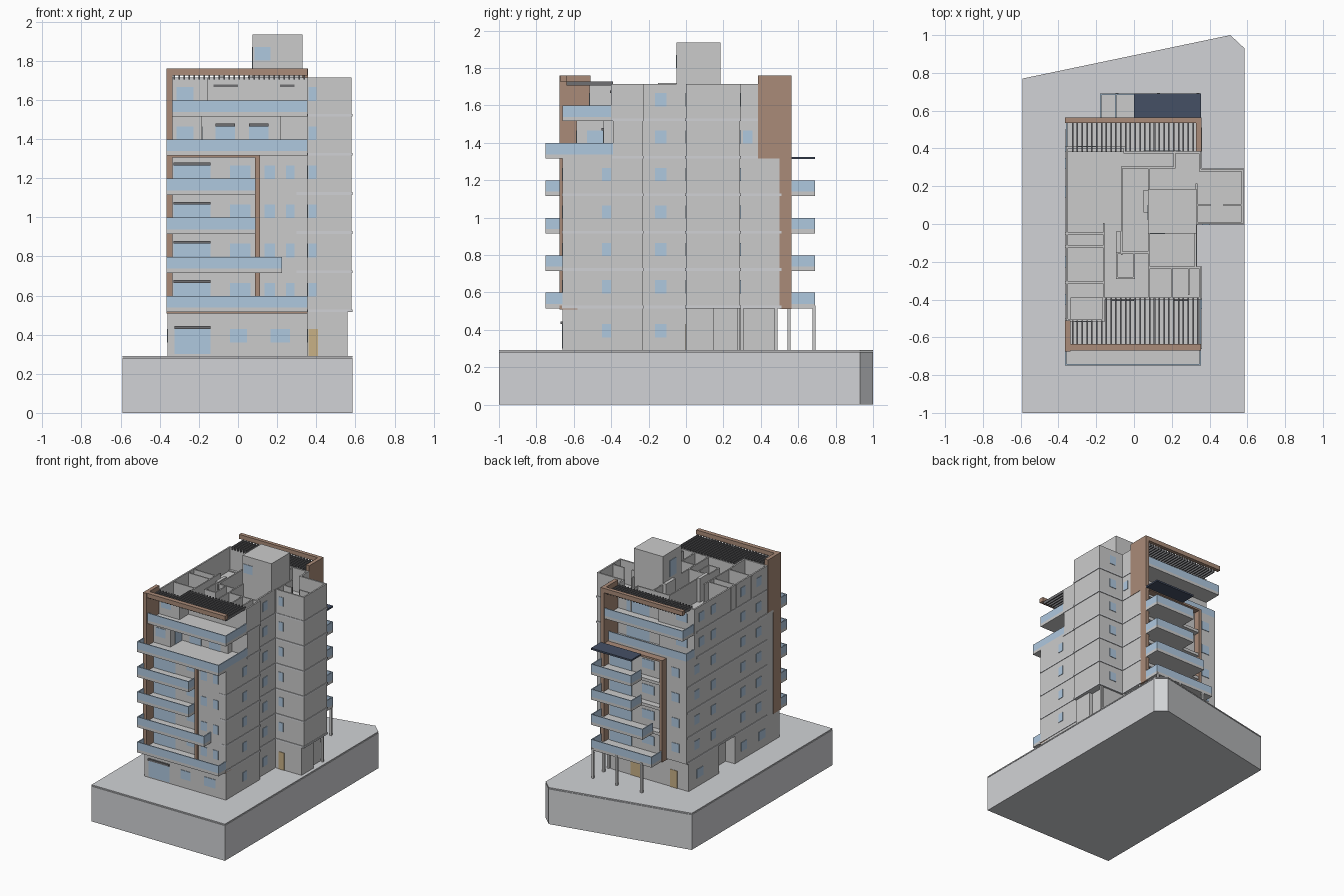
import bpy, bmesh
from mathutils import Vector


def material(name, rgb):
    m = bpy.data.materials.new(name)
    m.diffuse_color = (*rgb, 1)
    return m


GLASS = material("glass_blue", (0.43, 0.58, 0.74))
BROWN = material("brown_cladding", (0.40, 0.26, 0.19))
LIGHT = material("light_concrete", (0.64, 0.65, 0.67))
DARK = material("dark_canopy", (0.06, 0.08, 0.13))
TAN = material("door_wood", (0.58, 0.44, 0.24))
SHUTTER = material("shutter_grey", (0.16, 0.16, 0.17))


def finish(name, bm, mat):
    bmesh.ops.recalc_face_normals(bm, faces=bm.faces)
    me = bpy.data.meshes.new(name)
    bm.to_mesh(me)
    bm.free()
    ob = bpy.data.objects.new(name, me)
    bpy.context.collection.objects.link(ob)
    if mat:
        me.materials.append(mat)
    return ob


def boxes(name, items, mat=None):
    """One object from boxes given as (x0, x1, y0, y1, z0, z1)."""
    bm = bmesh.new()
    for x0, x1, y0, y1, z0, z1 in items:
        size = Vector((x1 - x0, y1 - y0, z1 - z0))
        mid = Vector((x0 + x1, y0 + y1, z0 + z1)) / 2
        for v in bmesh.ops.create_cube(bm, size=1)["verts"]:
            v.co = v.co * size + mid
    return finish(name, bm, mat)


def prism(name, pts, z0, z1, mat=None):
    bm = bmesh.new()
    face = bm.faces.new([bm.verts.new((x, y, z0)) for x, y in pts])
    top = bmesh.ops.extrude_face_region(bm, geom=[face])["geom"]
    for v in top:
        if isinstance(v, bmesh.types.BMVert):
            v.co.z = z1
    return finish(name, bm, mat)


def walls(pts, z0, z1, t=0.012):
    """Axis-aligned wall boxes along a polyline."""
    return [(min(a[0], b[0]) - t / 2, max(a[0], b[0]) + t / 2,
             min(a[1], b[1]) - t / 2, max(a[1], b[1]) + t / 2, z0, z1)
            for a, b in zip(pts, pts[1:])]


def face_y(y, x0, x1, z0, z1):
    return (x0, x1, y - 0.004, y + 0.004, z0, z1)


def face_x(x, y0, y1, z0, z1):
    return (x - 0.004, x + 0.004, y0, y1, z0, z1)


# Site block with chamfered corner and thin paving
site = [(-0.59, -1), (0.585, -1), (0.585, 0.93), (0.51, 1), (-0.59, 0.77)]
prism("site_block", site, 0, 0.28, LIGHT)
prism("paving", site, 0.283, 0.292, LIGHT)

# Right side outline shared by all storeys
side = [(0.355, -0.23), (0.33, -0.23), (0.33, 0), (0.58, 0), (0.58, 0.29), (0.355, 0.29)]
typical = [(-0.36, -0.585), (0.09, -0.585), (0.09, -0.66), (0.355, -0.66)] + side + [(0.355, 0.51), (-0.36, 0.51)]
setback = [(-0.36, -0.585), (-0.185, -0.585), (-0.185, -0.44), (0.22, -0.44), (0.22, -0.39),
           (0.355, -0.39)] + side + [(0.355, 0.385), (-0.05, 0.385), (-0.05, 0.41), (-0.36, 0.41)]
roof_line = [(-0.355, -0.51), (-0.16, -0.51), (-0.16, -0.395), (0.35, -0.395), (0.35, -0.23), (0.325, -0.23),
             (0.325, 0.005), (0.575, 0.005), (0.575, 0.285), (0.35, 0.285), (0.35, 0.38), (-0.05, 0.38),
             (-0.05, 0.405), (-0.355, 0.405), (-0.355, -0.51)]

# Ground storey, with a notch on the left side
prism("ground_storey", [(-0.36, -0.66), (0.355, -0.66), (0.355, -0.23), (0.33, -0.23), (0.33, 0), (0.56, 0),
                        (0.56, 0.15), (0.53, 0.15), (0.53, 0.28), (0.33, 0.28), (0.33, 0.48), (-0.36, 0.48),
                        (-0.36, 0.1), (-0.28, 0.1), (-0.28, -0.1), (-0.36, -0.1)], 0.29, 0.52)
boxes("ground_columns", [(x - 0.008, x + 0.008, y - 0.008, y + 0.008, 0.29, 0.53)
                         for x, y in [(0.34, 0.685), (-0.09, 0.685), (0.34, 0.55), (0.13, 0.685),
                                      (0.55, 0.28), (0.345, 0.48), (0.345, 0.3)]])

# Typical storeys and set-back storey
for i in range(4):
    z = 0.52 + 0.2 * i
    prism(f"storey_{i + 1}", typical, z, z + 0.2)
prism("storey_5", setback, 1.32, 1.52)

# Projecting floor bands on the right side and left side
bands = []
for i in range(6):
    z = 0.515 + 0.2 * i
    y0, y1 = (-0.662, 0.51) if i < 4 else (-0.395, 0.385)
    bands += [(0.3, 0.359, y0, -0.226, z, z + 0.014), (0.3, 0.334, -0.23, 0, z, z + 0.014),
              (0.32, 0.585, -0.005, 0.295, z, z + 0.014), (0.3, 0.359, 0.29, y1, z, z + 0.014),
              (-0.365, -0.3, -0.5, min(y1, 0.5), z, z + 0.014)]
boxes("floor_bands", bands, LIGHT)

# Open top storey: floor, outer walls and partitions
prism("top_floor", roof_line[:-1], 1.52, 1.53)
boxes("top_outer_walls", walls(roof_line, 1.52, 1.715))
rooms = [[(-0.36, -0.05), (-0.16, -0.05)], [(-0.36, -0.12), (-0.16, -0.12)], [(-0.36, -0.31), (-0.16, -0.31)],
         [(-0.16, -0.51), (-0.16, 0)], [(-0.065, -0.16), (-0.065, 0.3), (0.215, 0.3), (0.215, 0.385)],
         [(-0.09, -0.285), (0, -0.285), (0, -0.15), (-0.09, -0.15), (-0.09, -0.285)],
         [(0, -0.15), (0.08, -0.15)], [(0.08, -0.385), (0.08, -0.05)], [(0.08, -0.23), (0.35, -0.23)],
         [(0.2, -0.385), (0.2, -0.23)], [(0.29, -0.37), (0.29, -0.23)], [(0.33, 0), (0.33, 0.21)],
         [(0.34, 0.1), (0.4, 0.1)], [(0.48, 0.1), (0.57, 0.1)], [(0.08, 0.19), (0.08, 0.3)]]
boxes("top_partitions", [b for r in rooms for b in walls(r, 1.52, 1.71, 0.01)])
boxes("roof_ducts", [(-0.095, -0.07, -0.15, -0.04, 1.53, 1.72), (0.05, 0.08, 0.06, 0.18, 1.53, 1.72)])

# Stair tower
boxes("stair_tower", [(0.075, 0.33, -0.05, 0.185, 1.52, 1.935)])
boxes("tower_windows", [face_y(-0.05, 0.085, 0.165, 1.8, 1.87), face_x(0.075, 0.02, 0.1, 1.74, 1.87)], GLASS)

# Brown frames wrapping the front and back
boxes("front_frame", [(-0.365, -0.335, -0.675, -0.58, 0.51, 1.76), (-0.365, -0.335, -0.675, -0.51, 1.32, 1.76),
                      (-0.365, 0.355, -0.67, -0.635, 1.725, 1.76), (0.088, 0.112, -0.675, -0.58, 0.52, 1.32),
                      (-0.365, 0.355, -0.675, -0.58, 0.508, 0.53), (-0.335, 0.09, -0.675, -0.58, 1.305, 1.325)], BROWN)
boxes("back_frame", [(0.328, 0.358, 0.385, 0.565, 1.315, 1.76), (0.328, 0.358, 0.5, 0.565, 0.51, 1.32),
                     (-0.365, 0.358, 0.535, 0.565, 1.725, 1.76), (-0.185, -0.16, 0.5, 0.565, 0.52, 1.32),
                     (-0.185, 0.355, 0.5, 0.565, 0.51, 0.53), (-0.185, 0.355, 0.5, 0.565, 1.305, 1.32)], BROWN)

# Pergola slats
slats = []
for i in range(27):
    x = -0.325 + 0.0255 * i
    slats.append((x - 0.004, x + 0.004, -0.64, -0.39 if x > -0.16 else -0.51, 1.705, 1.728))
    if x < 0.33:
        slats.append((x - 0.004, x + 0.004, 0.385, 0.54, 1.705, 1.728))
boxes("pergola_slats", slats, SHUTTER)

# Balconies: slab plus glass rail on chosen edges
slabs, rails = [], []


def balcony(x0, x1, y0, y1, z, edges, side_y=None):
    slabs.append((x0, x1, y0, y1, z - 0.005, z + 0.018))
    z0, z1, t = z + 0.018, z + 0.078, 0.008
    sy0, sy1 = side_y or (y0, y1)
    if "F" in edges:
        rails.append((x0, x1, y0, y0 + t, z0, z1))
    if "B" in edges:
        rails.append((x0, x1, y1 - t, y1, z0, z1))
    if "L" in edges:
        rails.append((x0, x0 + t, sy0, sy1, z0, z1))
    if "R" in edges:
        rails.append((x1 - t, x1, y0, y1, z0, z1))


for i, (xf, xb) in enumerate([(0.355, -0.18), (0.225, -0.1), (0.09, 0), (0.09, 0)]):
    z = 0.52 + 0.2 * i
    balcony(-0.365, xf, -0.75, -0.66, z, "FLR")
    balcony(-0.335, 0.09, -0.66, -0.585, z, "")
    balcony(xb, 0.355, 0.56, 0.69, z, "BLR")
    balcony(-0.17, 0.33, 0.5, 0.56, z, "")
balcony(-0.365, 0.355, -0.75, -0.39, 1.32, "FLR", (-0.75, -0.67))
balcony(-0.335, 0.355, -0.66, -0.39, 1.52, "FR")
balcony(-0.36, 0.33, 0.38, 0.51, 1.32, "BL")
balcony(-0.36, 0.33, 0.38, 0.555, 1.52, "BL")
boxes("balcony_slabs", slabs)
boxes("balcony_glass", rails, GLASS)

# Canopy over the back balconies
boxes("back_canopy", [(0, 0.355, 0.565, 0.69, 1.312, 1.325)], DARK)

# Windows, storey by storey
win, shut = [], []
for i in range(6):
    z = 0.52 + 0.2 * i
    lo, hi = z + 0.075, z + 0.145
    if i < 4:
        win += [face_y(-0.585, -0.33, -0.14, z + 0.018, hi), face_y(-0.585, -0.04, 0.065, lo, hi),
                face_y(-0.66, 0.135, 0.19, lo, hi), face_y(-0.66, 0.245, 0.29, lo, hi),
                face_x(0.355, -0.45, -0.4, lo, hi), face_y(0.51, -0.3, -0.23, lo, hi),
                face_y(0.51, 0.12, 0.31, z + 0.018, hi), face_y(0.51, -0.08, 0.03, lo, hi)]
        shut += [(-0.33, -0.14, -0.6, -0.58, hi, hi + 0.014), (0.12, 0.31, 0.5, 0.525, hi, hi + 0.014)]
        left = (0.38, 0.17, -0.2, -0.4)
    else:
        y = -0.44 if i == 4 else -0.395
        win += [face_y(-0.585 if i == 4 else -0.515, -0.315, -0.228, lo, hi),
                face_y(0.41, -0.3, -0.2, lo, hi), face_y(0.385, 0.05, 0.25, z + 0.018, hi)]
        spans = [(-0.115, -0.015), (0.055, 0.155)] if i == 4 else [(-0.125, 0), (0.215, 0.29)]
        win += [face_y(y, a, b, z + 0.018, hi) for a, b in spans]
        shut += [(a, b, y - 0.012, y, hi, hi + 0.014) for a, b in spans]
        left = (0.32, 0.17, -0.2, -0.4)
    win += [face_x(0.33, -0.165, -0.105, lo, hi), face_y(0, 0.36, 0.4, lo, hi), face_y(0.29, 0.42, 0.48, lo, hi)]
    win += [face_x(-0.36, y - 0.03, y + 0.03, lo, hi) for y in left]
win += [face_x(-0.185, -0.53, -0.445, 1.34, 1.465), face_x(0.355, 0.305, 0.355, 1.395, 1.465)]
# Ground storey windows
win += [face_y(-0.66, -0.325, -0.14, 0.3, 0.43), face_y(-0.66, -0.04, 0.045, 0.36, 0.43),
        face_y(-0.66, 0.165, 0.265, 0.36, 0.43), face_x(0.355, -0.45, -0.4, 0.36, 0.43),
        face_x(0.33, -0.165, -0.105, 0.36, 0.43), face_x(-0.36, 0.3, 0.38, 0.36, 0.43),
        face_x(-0.36, -0.25, -0.18, 0.36, 0.43), face_x(-0.36, -0.48, -0.4, 0.36, 0.43)]
shut.append((-0.325, -0.14, -0.672, -0.655, 0.43, 0.445))
boxes("windows", win, GLASS)
boxes("shutter_boxes", shut, SHUTTER)

# Doors
boxes("doors", [face_y(0, 0.36, 0.41, 0.292, 0.43), face_y(0.48, 0.05, 0.15, 0.292, 0.43),
                face_y(0.48, -0.26, -0.2, 0.292, 0.43)], TAN)
